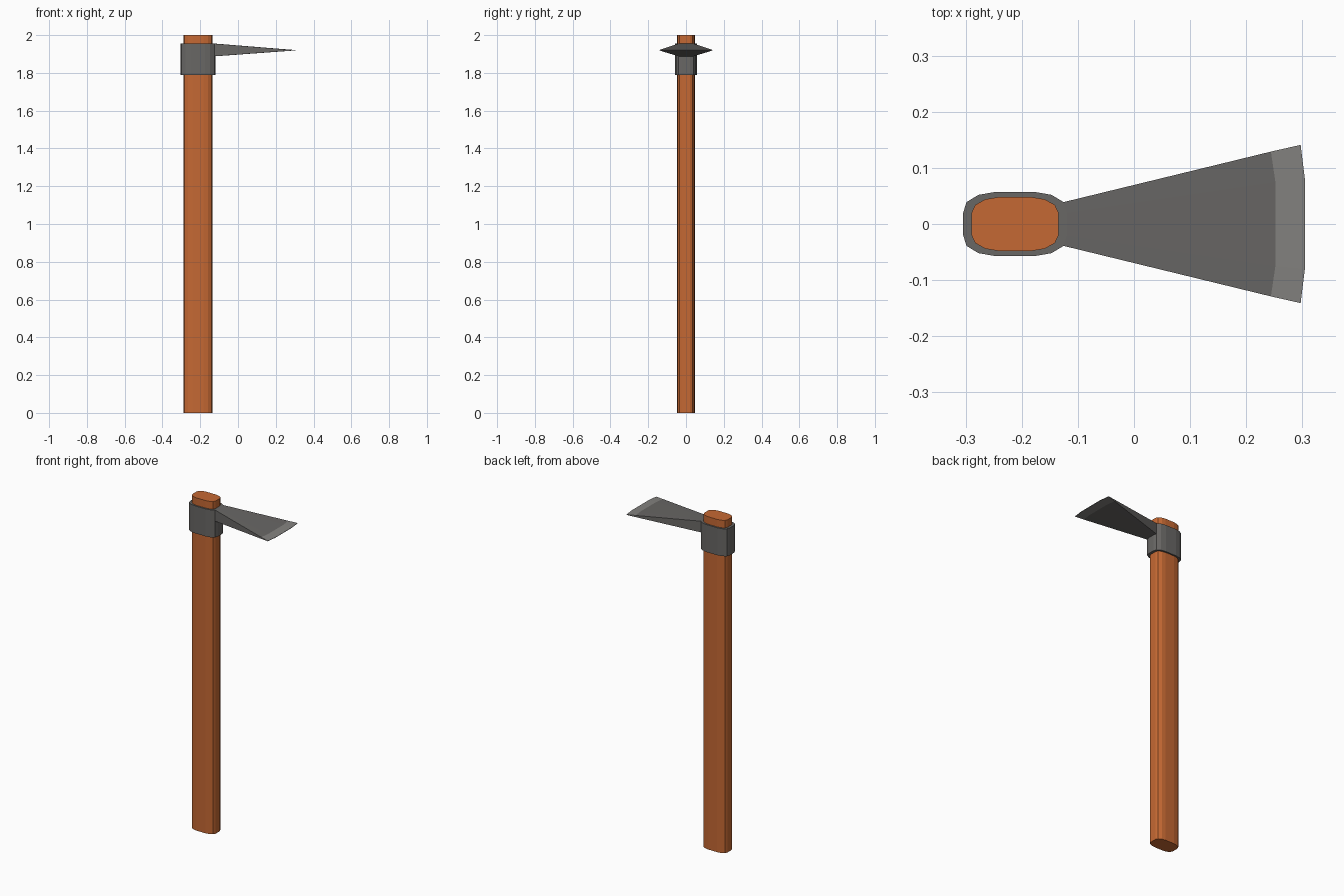
import bpy

if "Cube" in bpy.data.objects:
    bpy.data.objects.remove(bpy.data.objects["Cube"])

CX = -0.212                      # centre line of the handle
HANDLE = [(0.0775, 0.02), (0.071, 0.034), (0.053, 0.044), (0.029, 0.048)]
COLLAR = [(0.0925, 0.02), (0.0865, 0.039), (0.065, 0.052), (0.036, 0.057)]


def material(name, color):
    m = bpy.data.materials.new(name)
    m.diffuse_color = (*color, 1)
    m.use_nodes = True
    m.node_tree.nodes["Principled BSDF"].inputs["Base Color"].default_value = m.diffuse_color
    return m


def outline(q):
    """Mirror a quarter outline into a closed counter-clockwise loop."""
    half = q + [(-x, y) for x, y in reversed(q)]
    return [(CX + x, y) for x, y in half + [(x, -y) for x, y in reversed(half)]]


def make(name, verts, faces, mats):
    me = bpy.data.meshes.new(name)
    me.from_pydata(verts, [], faces)
    for m in mats:
        me.materials.append(m)
    ob = bpy.data.objects.new(name, me)
    bpy.context.collection.objects.link(ob)
    return ob


wood = material("wood", (0.56, 0.14, 0.033))
steel = material("dark_steel", (0.14, 0.135, 0.13))
ground = material("ground_edge", (0.23, 0.225, 0.215))

# Handle: straight oval prism
loop = outline(HANDLE)
n = len(loop)
make("handle", [(x, y, z) for z in (0, 2) for x, y in loop],
     [(i, (i + 1) % n, n + (i + 1) % n, n + i) for i in range(n)]
     + [tuple(reversed(range(n))), tuple(range(n, 2 * n))], [wood])

# Collar: ring around the handle (outer low, outer high, inner high, inner low)
outer = outline(COLLAR)
rings = [(outer, 1.79), (outer, 1.955), (loop, 1.955), (loop, 1.79)]
make("collar", [(x, y, z) for pts, z in rings for x, y in pts],
     [(r * n + i, r * n + (i + 1) % n, (r + 1) % 4 * n + (i + 1) % n, (r + 1) % 4 * n + i)
      for r in range(4) for i in range(n)], [steel])

# Blade: rows are root, bevel line, cutting edge:
# outer x, outer y, inner x, inner y, bottom z, top z
rows = [(-0.1255, 0.039, -0.1195, 0.02, 1.888, 1.955),
        (0.244, 0.129, 0.252, 0.075, 1.915, 1.925),
        (0.297, 0.141, 0.3045, 0.08, 1.919, 1.921)]
verts = []
for ox, oy, ix, iy, lo, hi in rows:
    section = [(ox, -oy), (ix, -iy), (ix, iy), (ox, oy)]
    verts += [(x, y, lo) for x, y in section]
    verts += [(x, y, hi) for x, y in reversed(section)]
faces = [(r * 8 + i, r * 8 + 8 + i, r * 8 + 8 + (i + 1) % 8, r * 8 + (i + 1) % 8)
         for r in range(2) for i in range(8)]
faces = [f[::-1] for f in faces]
faces += [(0, 1, 2, 3, 4, 5, 6, 7)[::-1], tuple(range(16, 24))]
blade = make("blade", verts, faces, [steel, ground])
for p in blade.data.polygons:
    if 8 <= p.index < 16 or p.index == 17:
        p.material_index = 1

# Keep all normals pointing outwards
import bmesh
for ob in bpy.context.collection.objects:
    bm = bmesh.new()
    bm.from_mesh(ob.data)
    bmesh.ops.recalc_face_normals(bm, faces=bm.faces)
    bm.to_mesh(ob.data)
    bm.free()
